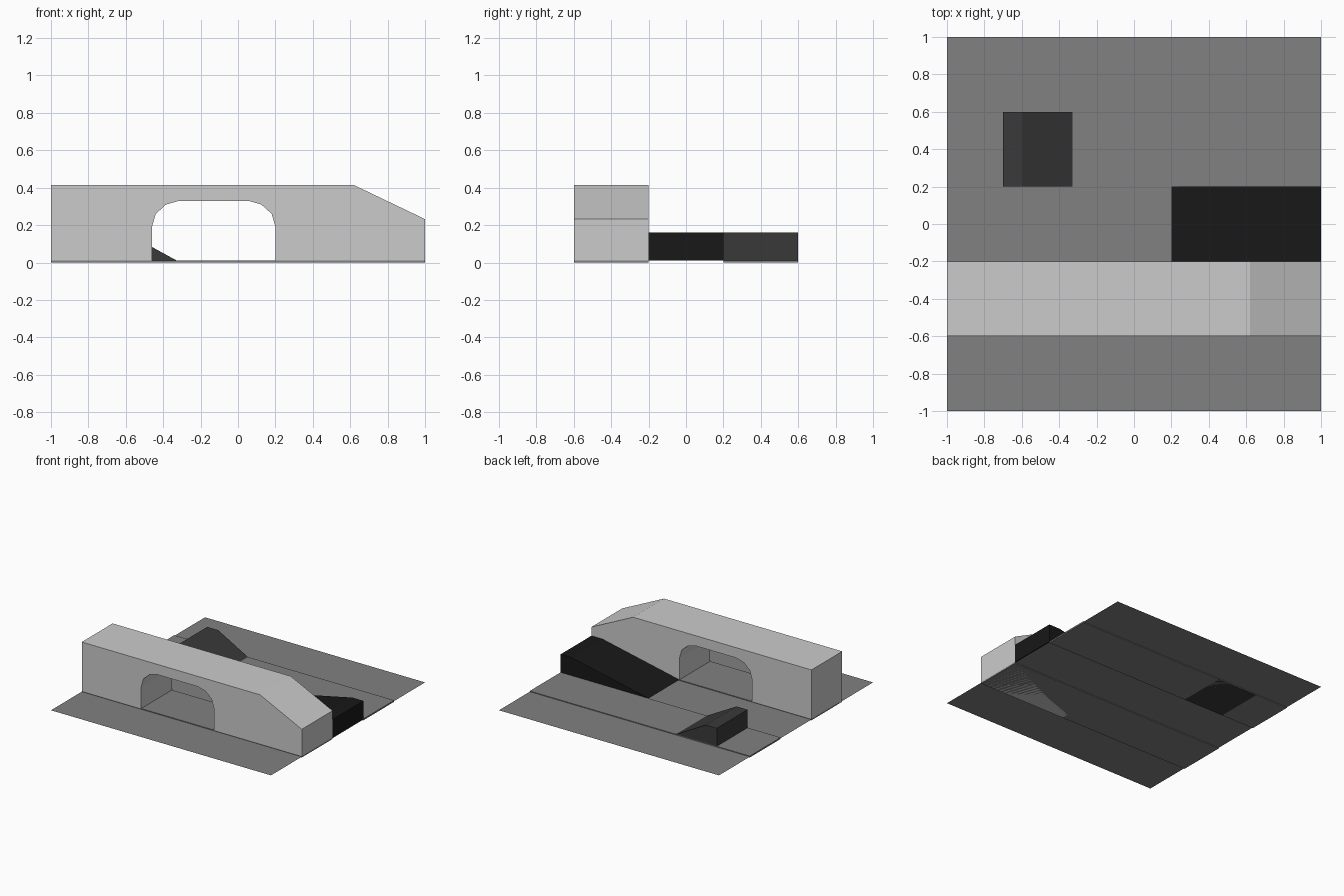
import bpy, bmesh

if "Cube" in bpy.data.objects:
    bpy.data.objects.remove(bpy.data.objects["Cube"])


def material(name, grey):
    m = bpy.data.materials.new(name)
    m.diffuse_color = (grey, grey, grey, 1)
    m.use_nodes = True
    m.node_tree.nodes["Principled BSDF"].inputs["Base Color"].default_value = m.diffuse_color
    return m


def extrude_profile(name, profile, y0, y1, mat=None):
    """Solid from an (x, z) profile swept along y; a line of two points gives a sheet."""
    bm = bmesh.new()
    front = [bm.verts.new((x, y0, z)) for x, z in profile]
    back = [bm.verts.new((x, y1, z)) for x, z in profile]
    n = len(profile)
    if n > 2:
        bm.faces.new(front)
        bm.faces.new(back[::-1])
        for i in range(n):
            j = (i + 1) % n
            bm.faces.new((front[j], front[i], back[i], back[j]))
        bmesh.ops.recalc_face_normals(bm, faces=bm.faces)
    else:
        bm.faces.new((front[0], front[1], back[1], back[0]))
    mesh = bpy.data.meshes.new(name)
    bm.to_mesh(mesh)
    bm.free()
    obj = bpy.data.objects.new(name, mesh)
    bpy.context.collection.objects.link(obj)
    if mat:
        mesh.materials.append(mat)
    return obj


floor_grey = material("floor_grey", 0.22)
dark_grey = material("dark_grey", 0.042)
near_black = material("near_black", 0.009)
T = 0.012  # lane slab thickness
S = 0.006  # sheet height

# Floor strips: flat sheets in the outer and middle rows, thin slabs between
for name, y in (("front_strip", -0.8), ("middle_strip", 0), ("back_strip", 0.8)):
    extrude_profile(name, [(-1, S), (1, S)], y - 0.2, y + 0.2, floor_grey)
for name, y in (("front_lane", -0.4), ("back_lane", 0.4)):
    extrude_profile(name, [(-1, 0), (1, 0), (1, T), (-1, T)], y - 0.2, y + 0.2, floor_grey)

# Tunnel block with sloped end and faceted archway
half_arch = [(0.33, 0), (0.33, 0.19), (0.31, 0.26), (0.255, 0.31), (0.185, 0.33)]
cx = -0.13
arch = [(cx + x, z) for x, z in half_arch] + [(cx - x, z) for x, z in reversed(half_arch)]
outline = [(-1, 0), (-1, 0.414), (0.62, 0.414), (1, 0.232), (1, 0)]
extrude_profile("tunnel_block", outline + arch, -0.6, -0.2)

# Ramps with short flat tops
extrude_profile("long_ramp", [(0.2, T), (0.9, 0.16), (1, 0.16), (1, T)], -0.2, 0.2, near_black)
extrude_profile("short_ramp", [(-0.7, 0), (-0.7, 0.16), (-0.6, 0.16), (-0.33, T), (-0.33, 0)],
                0.2, 0.6, dark_grey)
